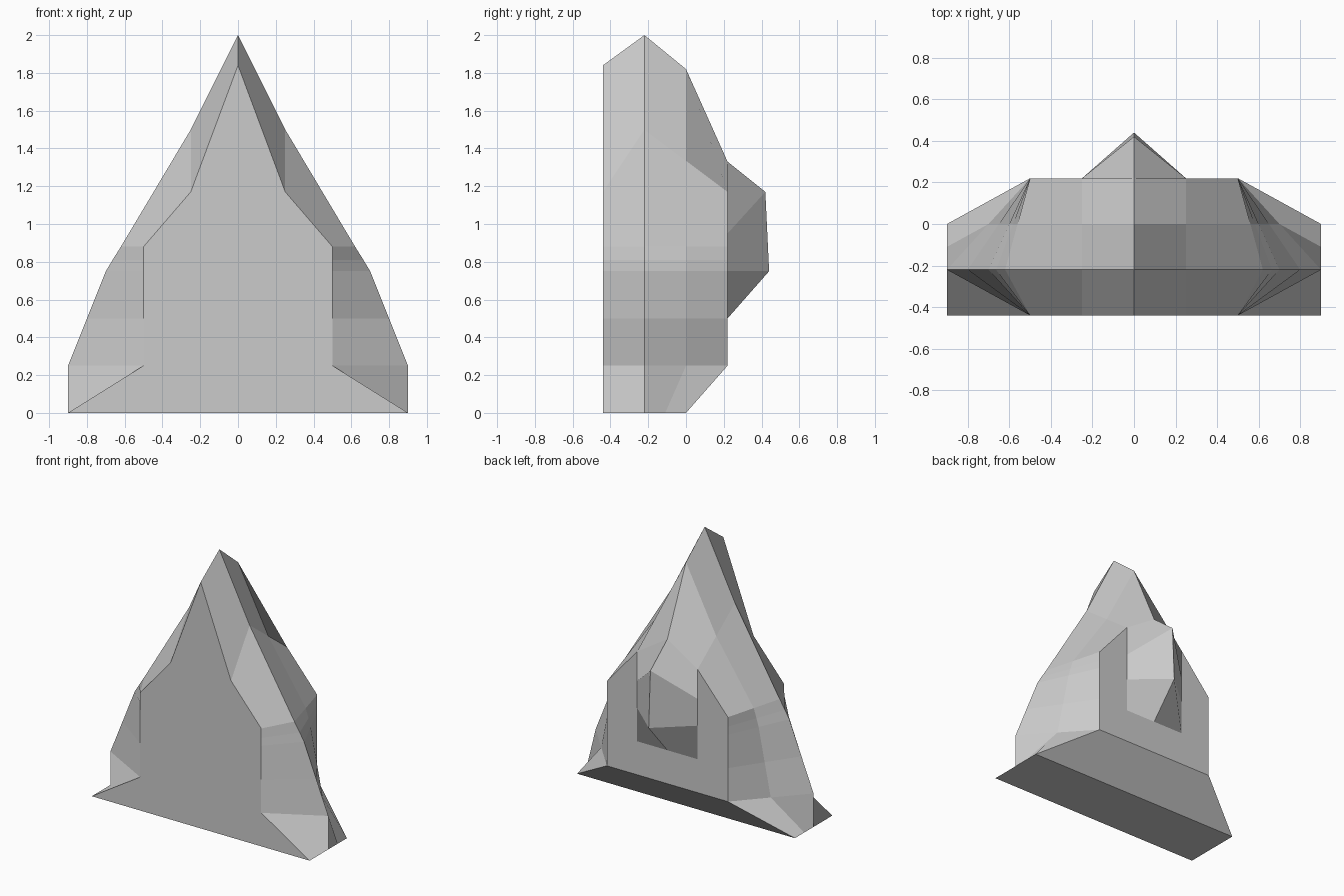
import bpy, bmesh
from mathutils import Vector

if "Cube" in bpy.data.objects:
    bpy.data.objects.remove(bpy.data.objects["Cube"])

FRONT, RIDGE, BACK, DEEP = -0.44, -0.22, 0.22, 0.44

bm = bmesh.new()


def pt(x, y, z):
    return bm.verts.new((x, y, z))


def strip(rows):
    """Quads between consecutive rows of vertices."""
    for r0, r1 in zip(rows, rows[1:]):
        for i in range(len(r0) - 1):
            bm.faces.new((r0[i], r0[i + 1], r1[i + 1], r1[i]))


# Flank: rows from peak to base, each front edge -> ridge -> middle -> back edge
rows = [[pt(0, FRONT, 1.84), pt(0, RIDGE, 2.0), pt(0, 0, 1.82), pt(0, BACK, 1.33)]]
profile = [  # edge x, edge z, ridge x, ridge z
    (0.25, 1.17, 0.25, 1.5),
    (0.5, 0.88, 0.62, 0.88),
    (0.5, 0.81, 0.664, 0.81),
    (0.5, 0.75, 0.7, 0.75),
    (0.5, 0.5, 0.8, 0.5),
    (0.5, 0.25, 0.9, 0.25),
]
for ex, ez, rx, rz in profile:
    rows.append([pt(ex, FRONT, ez), pt(rx, RIDGE, rz),
                 pt((ex + rx) / 2, 0, (ez + rz) / 2), pt(ex, BACK, ez)])
rows.append([pt(0.9, y, 0) for y in (FRONT, RIDGE, -0.11, 0)])
strip(rows)

# Flat front, underside and sloped heel
front_mid, base_mid = pt(0, FRONT, 0), pt(0, 0, 0)
heel_mid = pt(0, BACK, 0.25)
bm.faces.new([r[0] for r in rows] + [front_mid])
bm.faces.new(rows[-1] + [base_mid, front_mid])
bm.faces.new((base_mid, rows[-1][3], rows[-2][3], heel_mid))

# Wedge bulge on the back
bulge = [[rows[0][3], rows[1][3]],
         [pt(0, 0.42, 1.17), pt(0.25, BACK, 0.95)],
         [pt(0, DEEP, 0.75), pt(0.25, BACK, 0.75)],
         [pt(0, BACK, 0.5), pt(0.25, BACK, 0.5)]]
strip(bulge)

# Flat back plate around the bulge
bm.faces.new([r[3] for r in rows[1:-1]] + [heel_mid, bulge[3][0]]
             + [b[1] for b in reversed(bulge[1:])])

# Mirror the half into the full body
half = bm.verts[:] + bm.edges[:] + bm.faces[:]
bmesh.ops.mirror(bm, geom=half, axis='X', merge_dist=0.0005)
bmesh.ops.remove_doubles(bm, verts=bm.verts[:], dist=0.0005)
bmesh.ops.recalc_face_normals(bm, faces=bm.faces[:])

mesh = bpy.data.meshes.new("rock_body")
bm.to_mesh(mesh)
bm.free()
body = bpy.data.objects.new("rock_body", mesh)
bpy.context.collection.objects.link(body)
